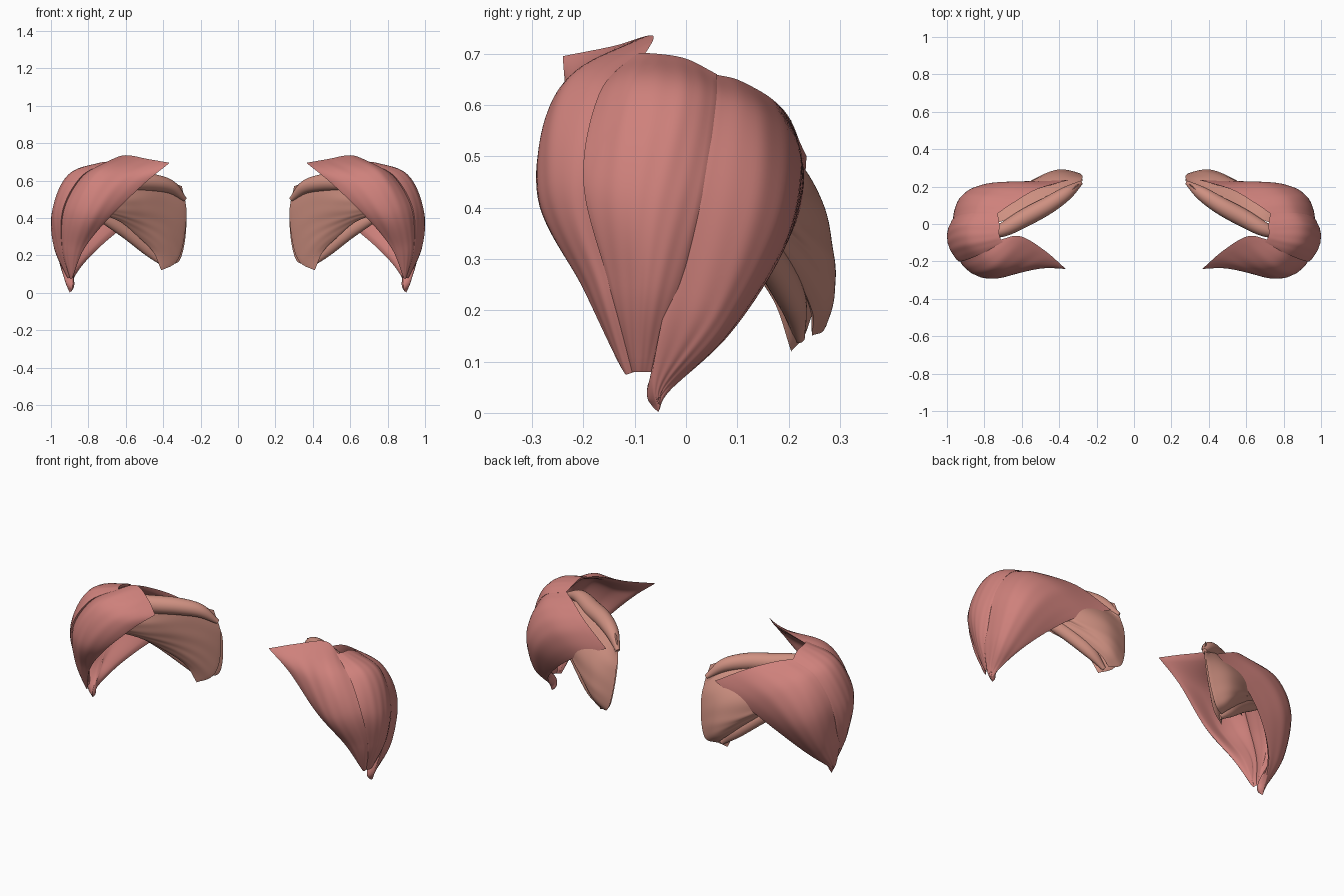
import bpy, bmesh, math
from mathutils import Vector as V

if "Cube" in bpy.data.objects:
    bpy.data.objects.remove(bpy.data.objects["Cube"])


def material(name, col):
    m = bpy.data.materials.new(name)
    m.diffuse_color = col
    m.use_nodes = True
    m.node_tree.nodes["Principled BSDF"].inputs["Base Color"].default_value = m.diffuse_color
    return m


RED = material("outer_muscle", (0.62, 0.22, 0.20, 1))
SALMON = material("deep_muscle", (0.62, 0.28, 0.22, 1))


def spline(pts, t):
    """Catmull-Rom point at t in 0..1"""
    n = len(pts) - 1
    i = min(int(t * n), n - 1)
    f = t * n - i
    b, c = pts[i], pts[i + 1]
    a = pts[i - 1] if i else b * 2 - c
    d = pts[i + 2] if i + 2 <= n else c * 2 - b
    return 0.5 * (2 * b + (c - a) * f + (2 * a - 5 * b + 4 * c - d) * f * f
                  + (3 * b - a - 3 * c + d) * f ** 3)


def finish(name, bm, mat):
    bmesh.ops.remove_doubles(bm, verts=bm.verts, dist=0.0004)
    bmesh.ops.recalc_face_normals(bm, faces=bm.faces)
    me = bpy.data.meshes.new(name)
    bm.to_mesh(me)
    bm.free()
    me.materials.append(mat)
    ob = bpy.data.objects.new(name, me)
    bpy.context.collection.objects.link(ob)
    mod = ob.modifiers.new("both_sides", 'MIRROR')
    mod.use_mirror_merge = False
    bpy.context.view_layer.objects.active = ob
    ob.select_set(True)
    bpy.ops.object.shade_smooth_by_angle(angle=math.radians(60))
    ob.select_set(False)


def sheet(name, fibres, inside, thick, mat, bulge=0.01, nu=36, nv=44):
    """Muscle belly lofted across fibres; `inside` is a point behind the outer face"""
    fibres = [[V(p) for p in f] for f in fibres]
    inside = V(inside)
    P = [[spline([spline(f, j / nv) for f in fibres], i / nu) for j in range(nv + 1)]
         for i in range(nu + 1)]

    def normal(i, j):
        j = min(max(j, 1), nv - 2)
        du = P[min(i + 1, nu)][j] - P[max(i - 1, 0)][j]
        dv = P[i][j + 1] - P[i][j - 1]
        return du.cross(dv).normalized()

    mid = P[nu // 2][nv // 2]
    sign = 1 if normal(nu // 2, nv // 2).dot(mid - inside) > 0 else -1
    bm = bmesh.new()
    outer, inner = [], []
    for i in range(nu + 1):
        u = i / nu
        ro, ri = [], []
        for j in range(nv + 1):
            v = j / nv
            n = normal(i, j) * sign
            f = math.sqrt(max(0, math.sin(math.pi * u) * math.sin(math.pi * v)))
            # faint strands running along the fibres
            strand = 0.0008 * math.sin(u * 34 + 3 * math.sin(v * 5)) * f
            ro.append(bm.verts.new(P[i][j] + n * (bulge * f + strand)))
            ri.append(bm.verts.new(P[i][j] - n * thick * f))
        outer.append(ro)
        inner.append(ri)
    for g in (outer, inner):
        for i in range(nu):
            for j in range(nv):
                bm.faces.new((g[i][j], g[i + 1][j], g[i + 1][j + 1], g[i][j + 1]))
    finish(name, bm, mat)


def spindle(name, path, radii, mat, flat=0.8, n=40, sides=24):
    """Long round muscle swept along a path"""
    path = [V(p) for p in path]
    radii = [V((r, 0, 0)) for r in radii]
    bm = bmesh.new()
    rings = []
    for i in range(n + 1):
        t = i / n
        c, r = spline(path, t), spline(radii, t).x
        d = (spline(path, min(t + .02, 1)) - spline(path, max(t - .02, 0))).normalized()
        a = d.cross(V((0, 0, 1))).normalized()
        b = a.cross(d)
        rings.append([bm.verts.new(c + r * (a * math.cos(k) * flat + b * math.sin(k)))
                      for k in (2 * math.pi * s / sides for s in range(sides))])
    for p, q in zip(rings, rings[1:]):
        for s in range(sides):
            e = (s + 1) % sides
            bm.faces.new((p[s], p[e], q[e], q[s]))
    bm.faces.new(rings[0])
    bm.faces.new(rings[-1])
    finish(name, bm, mat)


CORE = (0.68, -0.02, 0.32)
TIP = (.90, -.054, .002)

# Outer shoulder cap: rear, middle and front heads
sheet("shoulder_cap_rear", [
    [(.73, .055, .66), (.87, .052, .605), (.96, .025, .45), (.965, -.035, .23), (.925, -.066, .07), TIP],
    [(.65, .11, .645), (.82, .145, .57), (.92, .135, .41), (.945, .05, .21), (.915, -.05, .062), TIP],
    [(.52, .185, .595), (.71, .213, .50), (.84, .185, .35), (.91, .07, .165), (.905, -.04, .055), TIP],
    [(.35, .235, .50), (.54, .224, .40), (.70, .17, .28), (.83, .08, .15), (.895, -.03, .045), TIP],
], CORE, 0.05, RED)
sheet("shoulder_cap_middle", [
    [(.73, .06, .66), (.875, .058, .60), (.96, .035, .44), (.965, -.01, .25), (.91, -.065, .08)],
    [(.72, .00, .69), (.90, -.01, .62), (.982, -.04, .44), (.978, -.06, .25), (.91, -.08, .08)],
    [(.72, -.06, .70), (.89, -.10, .63), (.976, -.12, .44), (.967, -.10, .25), (.91, -.095, .08)],
    [(.70, -.10, .70), (.84, -.17, .62), (.935, -.20, .45), (.942, -.15, .25), (.90, -.105, .08)],
], CORE, 0.06, RED)
sheet("shoulder_cap_front", [
    [(.72, -.085, .69), (.835, -.15, .622), (.935, -.18, .45), (.943, -.135, .25), (.90, -.10, .08)],
    [(.61, -.065, .735), (.75, -.225, .64), (.865, -.252, .45), (.92, -.17, .25), (.895, -.115, .075)],
    [(.48, -.14, .715), (.64, -.25, .60), (.78, -.28, .42), (.87, -.19, .24), (.89, -.118, .075)],
    [(.365, -.24, .695), (.50, -.235, .585), (.68, -.25, .41), (.82, -.19, .24), (.885, -.12, .08)],
], CORE, 0.04, RED)

# Blade muscles: back face, front face
sheet("blade_back_muscle", [
    [(.285, .225, .49), (.42, .16, .56), (.57, .08, .59), (.69, .02, .60), (.80, -.01, .57)],
    [(.275, .25, .40), (.42, .25, .43), (.58, .185, .48), (.70, .11, .54), (.81, .03, .55)],
    [(.285, .268, .27), (.41, .28, .30), (.55, .22, .36), (.69, .13, .45), (.81, .04, .52)],
    [(.315, .272, .17), (.41, .275, .23), (.54, .215, .33), (.68, .125, .42), (.81, .05, .50)],
    [(.375, .245, .15), (.43, .245, .20), (.55, .195, .30), (.68, .11, .39), (.81, .05, .48)],
], (.4, -.1, .35), 0.05, SALMON)
sheet("blade_front_muscle", [
    [(.30, .205, .57), (.39, .14, .60), (.52, .05, .58), (.64, -.02, .55), (.78, -.09, .53)],
    [(.275, .235, .43), (.38, .16, .45), (.51, .06, .48), (.64, -.03, .50), (.79, -.10, .50)],
    [(.295, .25, .25), (.38, .18, .32), (.50, .09, .39), (.63, -.01, .44), (.79, -.09, .46)],
    [(.335, .235, .16), (.41, .175, .25), (.515, .10, .34), (.635, .005, .41), (.785, -.08, .445)],
    [(.41, .205, .12), (.455, .17, .22), (.535, .11, .30), (.64, .02, .385), (.78, -.07, .43)],
], (.7, .5, .4), 0.045, SALMON)

# Round muscles: along the top and the outer border of the blade
spindle("blade_top_muscle",
        [(.285, .22, .50), (.36, .165, .565), (.46, .10, .59), (.58, .035, .595),
         (.70, -.03, .605), (.80, -.06, .585)],
        [.012, .036, .046, .048, .038, .012], SALMON, 1.0)
spindle("blade_border_muscle",
        [(.385, .222, .145), (.47, .205, .225), (.59, .15, .32), (.70, .09, .39), (.81, .03, .45)],
        [.012, .034, .036, .03, .012], SALMON)
